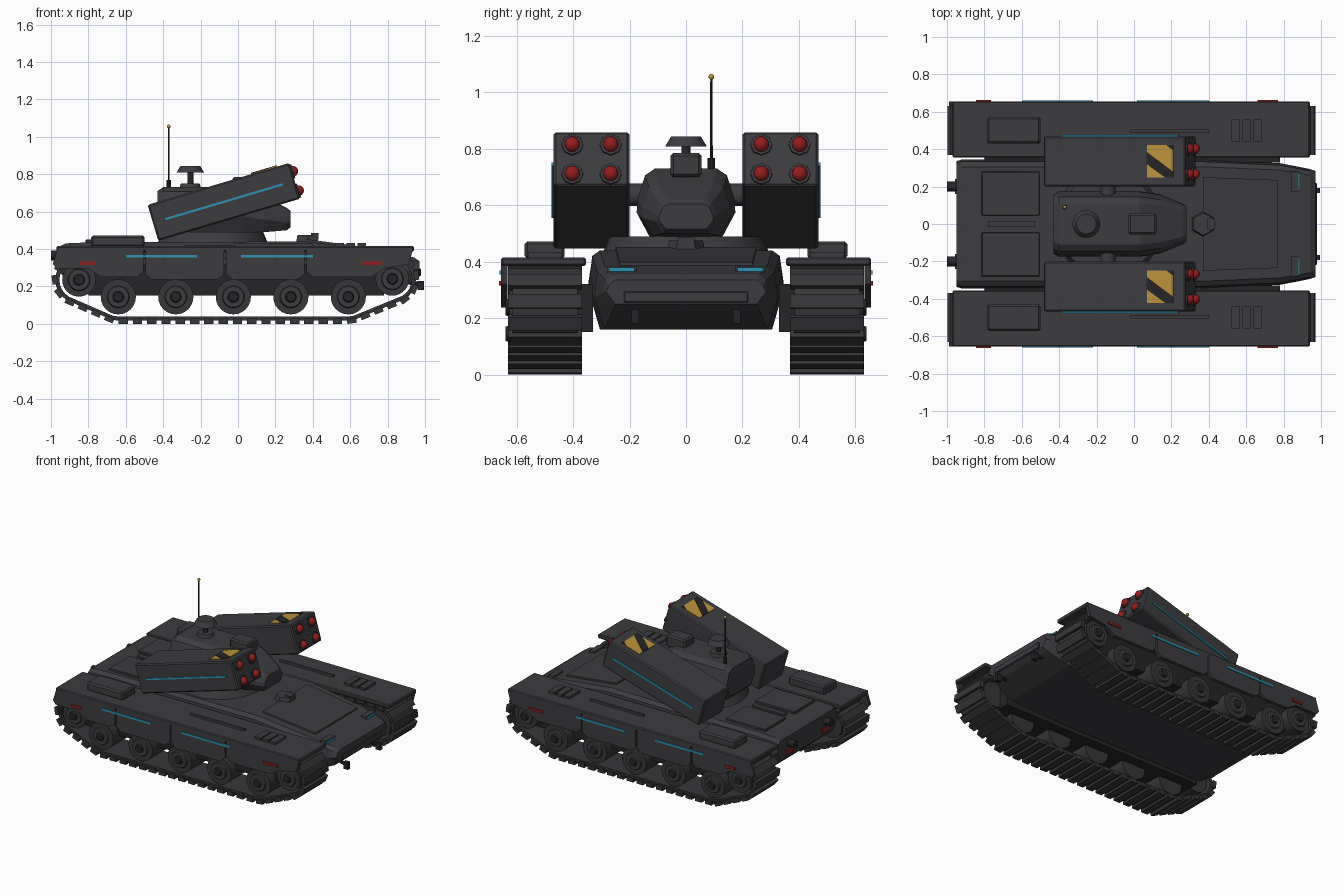
import bpy, bmesh, math
from mathutils import Matrix, Vector

if "Cube" in bpy.data.objects:
    bpy.data.objects.remove(bpy.data.objects["Cube"])

def material(name, rgb):
    m = bpy.data.materials.new(name)
    m.diffuse_color = (*rgb, 1)
    m.use_nodes = True
    m.node_tree.nodes["Principled BSDF"].inputs["Base Color"].default_value = m.diffuse_color
    return m

BODY = material("charcoal body", (0.046, 0.045, 0.051))
TRACK = material("track grey", (0.038, 0.038, 0.042))
DARK = material("near black", (0.018, 0.018, 0.020))
CYAN = material("cyan light", (0.022, 0.30, 0.48))
RED = material("red", (0.30, 0.012, 0.012))
YELLOW = material("hazard yellow", (0.50, 0.29, 0.04))
I = Matrix.Identity(4)

def finish(name, bm, mat, M=I, bevel=0, smooth=False):
    bmesh.ops.recalc_face_normals(bm, faces=bm.faces)
    if bevel:
        bmesh.ops.bevel(bm, geom=bm.edges[:], offset=bevel, segments=1, affect='EDGES')
    bm.transform(M)
    me = bpy.data.meshes.new(name)
    bm.to_mesh(me)
    bm.free()
    me.materials.append(mat)
    ob = bpy.data.objects.new(name, me)
    bpy.context.collection.objects.link(ob)
    if smooth:
        bpy.ops.object.select_all(action='DESELECT')
        ob.select_set(True)
        bpy.context.view_layer.objects.active = ob
        bpy.ops.object.shade_smooth_by_angle(angle=math.radians(35))
    return ob

def box(name, x, y, z, mat, M=I, bevel=0):
    """Box from (min, max) ranges, in any order."""
    bm = bmesh.new()
    c = [sum(r) / 2 for r in (x, y, z)]
    s = [abs(r[1] - r[0]) for r in (x, y, z)]
    bmesh.ops.create_cube(bm, size=1, matrix=Matrix.Translation(c) @ Matrix.Diagonal((*s, 1)))
    return finish(name, bm, mat, M, bevel)

def rod(name, a, b, r1, r2, mat, n=20, M=I):
    """Cylinder or cone from point a to point b."""
    a, b = Vector(a), Vector(b)
    d = b - a
    bm = bmesh.new()
    bmesh.ops.create_cone(bm, cap_ends=True, segments=n, radius1=r1, radius2=r2, depth=d.length,
                          matrix=Matrix.Translation((a + b) / 2) @ d.to_track_quat('Z', 'Y').to_matrix().to_4x4())
    return finish(name, bm, mat, M, smooth=n > 8)

def ball(name, c, r, mat, M=I):
    bm = bmesh.new()
    bmesh.ops.create_uvsphere(bm, u_segments=12, v_segments=8, radius=r, matrix=Matrix.Translation(c))
    return finish(name, bm, mat, M, smooth=True)

def loft(name, rings, mat, M=I, bevel=0):
    bm = bmesh.new()
    vs = [[bm.verts.new(p) for p in ring] for ring in rings]
    n = len(vs[0])
    for a, b in zip(vs, vs[1:]):
        for i in range(n):
            j = (i + 1) % n
            bm.faces.new((a[i], a[j], b[j], b[i]))
    bm.faces.new(vs[0])
    bm.faces.new(vs[-1][::-1])
    return finish(name, bm, mat, M, bevel)

def side_plate(name, pts, y0, y1, mat):
    return loft(name, [[(x, y, z) for x, z in pts] for y in (y0, y1)], mat)

def mirrored(x, half):
    """Closed ring at station x from a half profile of (y, z)."""
    return [(x, y, z) for y, z in half] + [(x, -y, z) for y, z in reversed(half)]

# Hull: lofted stations of x, width factor, bottom, top
stations = [(-0.95, 0.96, 0.27, 0.415), (-0.92, 0.985, 0.24, 0.43), (-0.80, 0.985, 0.16, 0.435),
            (0.37, 0.985, 0.16, 0.44), (0.78, 0.93, 0.16, 0.385), (0.94, 0.84, 0.225, 0.355),
            (0.97, 0.81, 0.25, 0.335)]
loft("hull", [mirrored(x, [(0.31 * w, b), (0.35 * w, b + 0.5 * (t - b)), (0.338 * w, t - 0.02), (0.31 * w, t)])
              for x, w, b, t in stations], BODY)
loft("glacis_panel", [mirrored(x, [(w, z), (w, z + 0.02)]) for x, w, z in
                      [(0.37, 0.25, 0.432), (0.77, 0.235, 0.378)]], BODY)
box("nose_plate", (0.93, 0.978), (-0.22, 0.22), (0.255, 0.295), BODY, bevel=0.004)
rod("driver_hatch", (0.37, 0, 0.43), (0.37, 0, 0.475), 0.07, 0.06, BODY, 6)
box("hatch_periscope", (0.39, 0.43), (-0.03, 0.03), (0.45, 0.485), BODY)
box("deck_rib", (-0.78, -0.53), (-0.017, 0.017), (0.43, 0.447), BODY)

# Track outline: convex hull of the running wheel circles
def convex(pts):
    pts = sorted(set(pts))
    out = []
    for seq in (pts, pts[::-1]):
        h = []
        for p in seq:
            while len(h) > 1 and ((h[-1][0] - h[-2][0]) * (p[1] - h[-2][1])
                                  - (h[-1][1] - h[-2][1]) * (p[0] - h[-2][0])) <= 0:
                h.pop()
            h.append(p)
        out += h[:-1]
    return out

def outline(grow):
    pts = []
    for cx, cz, r in ((-0.85, 0.235, 0.10), (-0.64, 0.144, 0.10), (0.59, 0.144, 0.10), (0.825, 0.24, 0.10)):
        pts += [(round(cx + (r + grow) * math.cos(k * math.pi / 12), 5),
                 round(cz + (r + grow) * math.sin(k * math.pi / 12), 5)) for k in range(24)]
    return convex(pts)

def track(s):
    y0, y1 = s * 0.385, s * 0.615
    outer, inner = outline(0.027), outline(0.005)
    bm = bmesh.new()
    loops = [[bm.verts.new((x, y, z)) for x, z in ring]
             for ring, y in ((outer, y0), (outer, y1), (inner, y1), (inner, y0))]
    n = len(outer)
    for a, b in zip(loops, loops[1:] + loops[:1]):
        for i in range(n):
            j = (i + 1) % n
            bm.faces.new((a[i], a[j], b[j], b[i]))
    finish("track_band", bm, TRACK)
    # Pads spaced evenly along the outline
    path = [Vector((x, 0, z)) for x, z in outline(0.03)]
    total = sum((path[i] - path[i - 1]).length for i in range(len(path)))
    count = round(total / 0.076)
    step, due, run = total / count, 0, 0
    bm = bmesh.new()
    for i in range(len(path)):
        a, b = path[i], path[(i + 1) % len(path)]
        L = (b - a).length
        while due < run + L - 1e-6:
            p = a.lerp(b, (due - run) / L)
            ang = math.atan2(b.z - a.z, b.x - a.x)
            bmesh.ops.create_cube(bm, size=1, matrix=Matrix.Translation((p.x, s * 0.5, p.z))
                                  @ Matrix.Rotation(-ang, 4, 'Y') @ Matrix.Diagonal((0.05, 0.262, 0.028, 1)))
            due += step
        run += L
    finish("track_pads", bm, TRACK)

for s in (1, -1):
    track(s)
    # Road wheels, sprocket and idler
    for x, z, r in [(-0.64 + 0.3075 * i, 0.144, 0.094) for i in range(5)] + [(-0.85, 0.235, 0.09), (0.825, 0.24, 0.09)]:
        rod("wheel", (x, s * 0.40, z), (x, s * 0.615, z), r, r, TRACK, 24)
        rod("wheel_rim", (x, s * 0.61, z), (x, s * 0.625, z), 0.062, 0.055, BODY, 24)
        rod("wheel_hub", (x, s * 0.62, z), (x, s * 0.64, z), 0.032, 0.025, DARK, 16)
    box("suspension_beam", (-0.8, 0.78), (s * 0.33, s * 0.55), (0.15, 0.32), DARK)
    # Fender and skirts
    box("fender", (-0.97, 0.94), (s * 0.355, s * 0.655), (0.385, 0.415), BODY, bevel=0.006)
    e = s * 0.632, s * 0.655
    side_plate("rear_skirt", [(-0.965, 0.40), (-0.99, 0.32), (-0.97, 0.295), (-0.80, 0.295), (-0.73, 0.25),
                              (-0.54, 0.25), (-0.505, 0.28), (-0.505, 0.40)], *e, BODY)
    side_plate("front_skirt", [(0.935, 0.40), (0.915, 0.32), (0.78, 0.295), (0.71, 0.25), (0.40, 0.25),
                               (0.365, 0.28), (0.365, 0.40)], *e, BODY)
    for x0, x1 in ((-0.495, -0.075), (-0.065, 0.355)):
        side_plate("middle_skirt", [(x0, 0.40), (x0, 0.265), (x0 + 0.035, 0.237), (x1 - 0.035, 0.237),
                                    (x1, 0.265), (x1, 0.40)], *e, BODY)
    for x in ((-0.6, -0.22), (0.015, 0.4)):
        box("skirt_light", x, (s * 0.65, s * 0.661), (0.354, 0.368), CYAN)
    for x in ((-0.845, -0.765), (0.66, 0.77)):
        box("side_marker", x, (s * 0.65, s * 0.663), (0.315, 0.332), RED)
    # Fender fittings
    box("stowage_box", (-0.785, -0.5), (s * 0.43, s * 0.572), (0.41, 0.472), BODY, bevel=0.01)
    box("fender_rail", (-0.02, 0.4), (s * 0.49, s * 0.506), (0.41, 0.43), BODY)
    for x in (0.545, 0.603, 0.661):
        box("fender_vent", (x - 0.023, x + 0.023), (s * 0.44, s * 0.56), (0.41, 0.432), BODY)
    box("engine_cover", (-0.815, -0.505), (s * 0.045, s * 0.28), (0.425, 0.45), BODY, bevel=0.004)
    # Nose and tail fittings
    box("headlight_box", (0.84, 0.88), (s * 0.175, s * 0.28), (0.34, 0.385), BODY)
    box("headlight", (0.875, 0.887), (s * 0.182, s * 0.273), (0.346, 0.379), CYAN)
    rod("tow_arm", (0.9, s * 0.18, 0.225), (0.97, s * 0.18, 0.21), 0.012, 0.012, DARK, 8)
    box("tow_hook", (0.96, 0.995), (s * 0.167, s * 0.193), (0.18, 0.23), DARK)
    rod("exhaust", (-0.9, s * 0.2, 0.365), (-1.0, s * 0.2, 0.365), 0.026, 0.026, DARK, 12)
    box("tail_light", (-0.94, -0.957), (s * 0.16, s * 0.24), (0.29, 0.325), RED)

# Turret on its ring
rod("turret_ring", (-0.135, 0, 0.43), (-0.135, 0, 0.49), 0.295, 0.27, BODY, 32)
def turret_ring(x, w, b, t):
    h = t - b
    return mirrored(x, [(0.13 * w, b), (0.175 * w, b + 0.35 * h), (0.172 * w, b + 0.55 * h),
                        (0.145 * w, t - 0.1 * h), (0.11 * w, t)])
loft("turret", [turret_ring(*a) for a in ((-0.43, 0.9, 0.52, 0.71), (-0.40, 1, 0.49, 0.73), (0.03, 1, 0.49, 0.73),
                                          (0.14, 0.9, 0.49, 0.68), (0.26, 0.62, 0.5, 0.62), (0.28, 0.55, 0.515, 0.605))], BODY)
box("sight_box", (-0.03, 0.12), (-0.055, 0.055), (0.7, 0.785), BODY, bevel=0.01)
rod("sensor_base", (-0.255, 0, 0.72), (-0.255, 0, 0.75), 0.06, 0.05, BODY)
rod("sensor_post", (-0.255, 0, 0.74), (-0.255, 0, 0.81), 0.016, 0.016, DARK, 12)
rod("sensor_dish", (-0.255, 0, 0.808), (-0.255, 0, 0.843), 0.074, 0.053, BODY, 24)
rod("antenna_base", (-0.37, 0.09, 0.72), (-0.37, 0.09, 0.768), 0.013, 0.013, DARK, 10)
rod("antenna", (-0.37, 0.09, 0.76), (-0.37, 0.09, 1.05), 0.005, 0.004, DARK, 8)
ball("antenna_tip", (-0.37, 0.09, 1.055), 0.01, YELLOW)

# Raised launcher pods, built flat and tilted
for s in (1, -1):
    rod("launcher_arm", (-0.14, s * 0.1, 0.637), (-0.14, s * 0.22, 0.637), 0.04, 0.04, BODY)
    M = Matrix.Translation((-0.076, s * 0.335, 0.652)) @ Matrix.Rotation(math.radians(-16.5), 4, 'Y')
    box("launcher", (-0.395, 0.395), (-0.134, 0.134), (-0.1, 0.1), BODY, M, 0.008)
    box("launcher_light", (-0.325, 0.33), (s * 0.13, s * 0.141), (-0.006, 0.006), CYAN, M)
    for y in (-0.068, 0.068):
        for z in (-0.056, 0.052):
            rod("tube_collar", (0.385, y, z), (0.403, y, z), 0.041, 0.038, BODY, 8, M)
            ball("warhead", (0.401, y, z), 0.028, RED, M)
    box("hazard_plate", (0.182, 0.328), (-0.087, 0.087), (0.098, 0.104), YELLOW, M)
    band = [(0.182, 0.05), (0.182, -0.015), (0.285, -0.087), (0.328, -0.087), (0.328, -0.055)]
    for name, pts in (("hazard_band", band), ("hazard_corner", [(0.29, 0.087), (0.328, 0.06), (0.328, 0.087)])):
        loft(name, [[(x, y, z) for x, y in pts] for z in (0.1, 0.107)], DARK, M)
